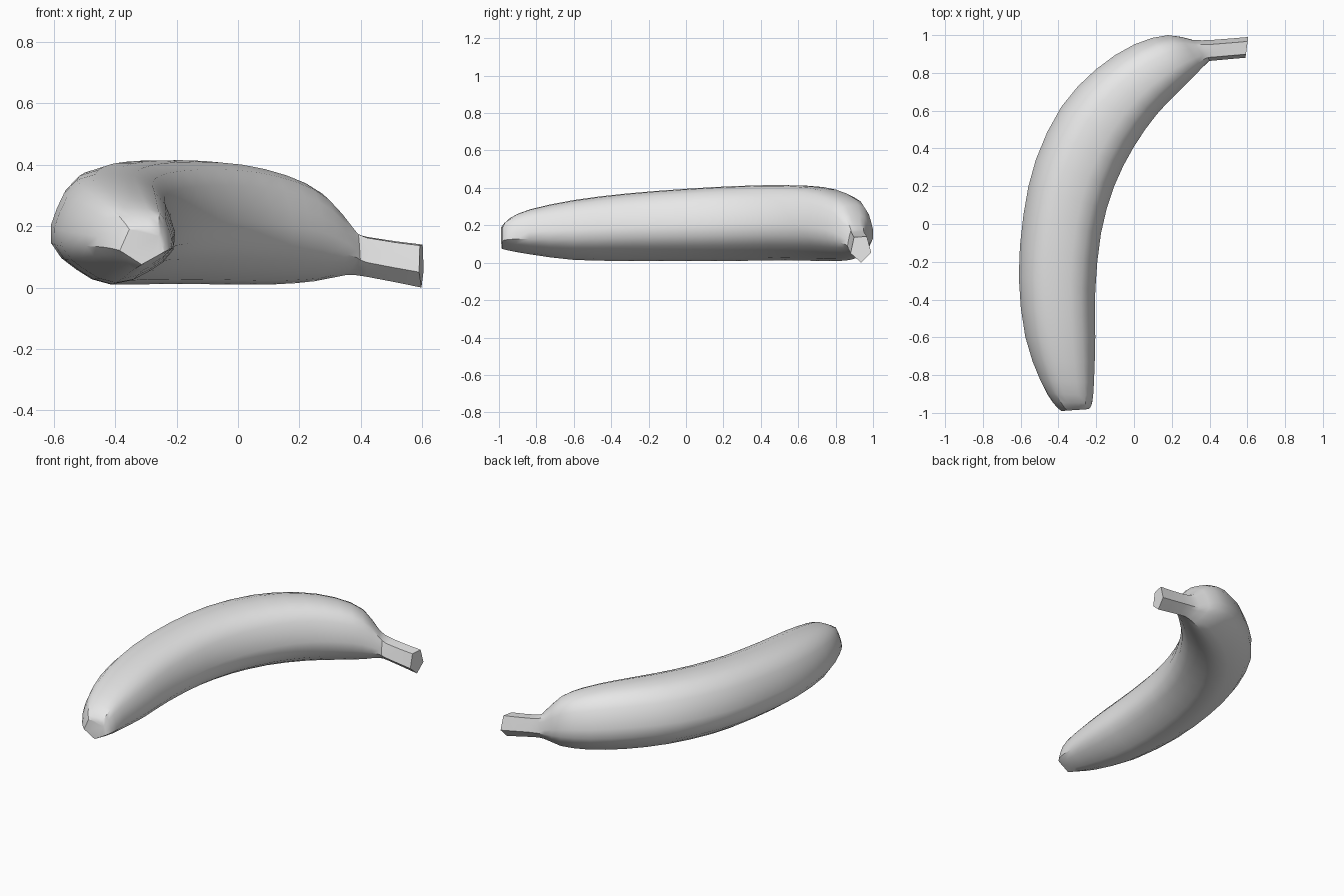
import bpy, bmesh, math
from mathutils import Vector

cube = bpy.data.objects.get("Cube")
if cube:
    bpy.data.objects.remove(cube, do_unlink=True)

SIDES = 20   # points around each ring
STEPS = 2    # rings per station
TURN = math.radians(-20)

# Stations, tip to stem: outer x, outer y, inner x, inner y, bottom, top, pentagon amount
STATIONS = [
    (-.385, -.99, -.24, -.98, .075, .19, 1),
    (-.43, -.945, -.222, -.95, .065, .235, .5),
    (-.495, -.83, -.212, -.84, .045, .285, 0),
    (-.575, -.6, -.205, -.6, .015, .335, 0),
    (-.61, -.28, -.205, -.35, .01, .37, 0),
    (-.585, .05, -.175, -.05, .01, .395, 0),
    (-.52, .34, -.105, .2, .01, .41, 0),
    (-.385, .62, 0, .41, .012, .415, 0),
    (-.2, .82, .12, .58, .01, .405, 0),
    (0, .95, .235, .7, .01, .37, 0),
    (.18, 1, .32, .785, .02, .31, 0),
    (.31, .975, .39, .855, .04, .2, .5),
    (.42, .975, .42, .865, .035, .165, 1),
    (.605, .99, .59, .88, 0, .14, 1),
]


def catmull(p0, p1, p2, p3, t):
    return [.5 * (2 * b + (c - a) * t + (2 * a - 5 * b + 4 * c - d) * t * t
                  + (3 * b - a - 3 * c + d) * t ** 3)
            for a, b, c, d in zip(p0, p1, p2, p3)]


def section(pent):
    """Softly five-lobed ring blended towards a pentagon, fitted to a unit box."""
    fifth = 2 * math.pi / 5
    pts = []
    for i in range(SIDES):
        a = 2 * math.pi * i / SIDES
        body = 1 + .035 * math.cos(5 * a)
        flat = math.cos(fifth / 2) / math.cos(a % fifth - fifth / 2)
        r = body + (flat - body) * pent
        pts.append((r * math.cos(a + TURN), r * math.sin(a + TURN)))

    def fit(vals):
        lo, hi = min(vals), max(vals)
        return [2 * (v - lo) / (hi - lo) - 1 for v in vals]
    return list(zip(fit([p[0] for p in pts]), fit([p[1] for p in pts])))


# Smoothed list of stations
rings = []
last = len(STATIONS) - 1
for k in range(last):
    quad = [STATIONS[min(max(k + d, 0), last)] for d in (-1, 0, 1, 2)]
    rings += [catmull(*quad, s / STEPS) for s in range(STEPS)]
rings.append(STATIONS[-1])

# Loft the skin and close both ends
bm = bmesh.new()
loops = []
for ox, oy, ix, iy, zb, zt, pent in rings:
    outer, inner = Vector((ox, oy, 0)), Vector((ix, iy, 0))
    mid, half = (outer + inner) / 2, (inner - outer) / 2
    loops.append([bm.verts.new(mid + half * u + Vector((0, 0, (zb + zt) / 2 + v * (zt - zb) / 2)))
                  for u, v in section(min(max(pent, 0), 1))])
for a, b in zip(loops, loops[1:]):
    for i in range(SIDES):
        j = (i + 1) % SIDES
        bm.faces.new((a[i], a[j], b[j], b[i]))
bm.faces.new(loops[0])
bm.faces.new(loops[-1])
bmesh.ops.recalc_face_normals(bm, faces=bm.faces[:])

mesh = bpy.data.meshes.new("banana")
bm.to_mesh(mesh)
bm.free()
banana = bpy.data.objects.new("banana", mesh)
bpy.context.collection.objects.link(banana)

# Plain grey skin
grey = bpy.data.materials.new("light grey")
grey.use_nodes = True
grey.diffuse_color = (.8, .8, .8, 1)
grey.node_tree.nodes["Principled BSDF"].inputs["Base Color"].default_value = (.8, .8, .8, 1)
mesh.materials.append(grey)

# Smooth body, crisp stem and tip edges
bpy.ops.object.select_all(action="DESELECT")
banana.select_set(True)
bpy.context.view_layer.objects.active = banana
bpy.ops.object.shade_smooth_by_angle(angle=math.radians(35))
